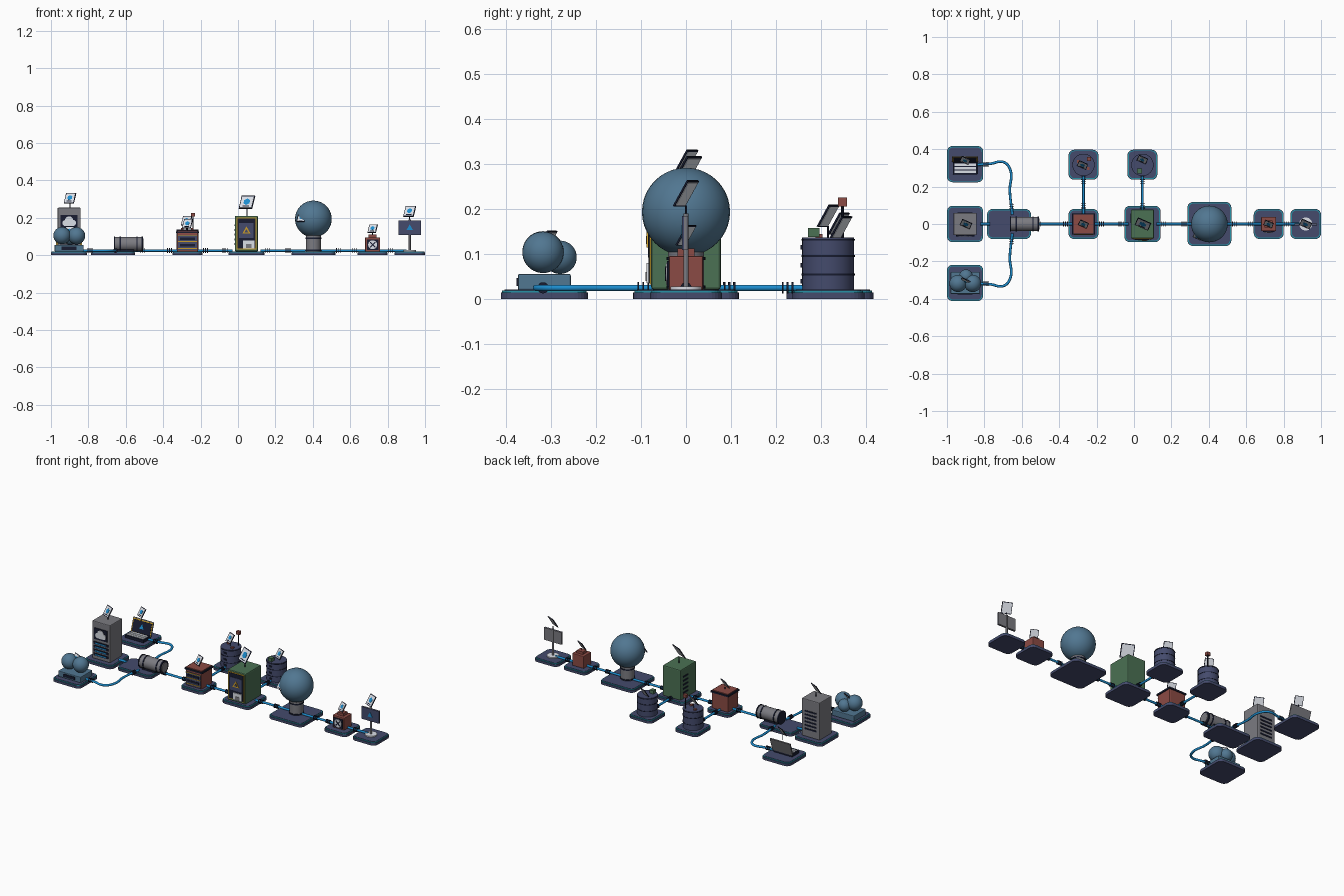
import bpy, bmesh, math
from mathutils import Matrix, Vector

if "Cube" in bpy.data.objects:
    bpy.data.objects.remove(bpy.data.objects["Cube"])


def material(name, r, g, b):
    m = bpy.data.materials.new(name)
    m.diffuse_color = [(c / 255) ** 2.2 for c in (r, g, b)] + [1]
    m.use_nodes = True
    m.node_tree.nodes["Principled BSDF"].inputs["Base Color"].default_value = m.diffuse_color
    return m


NAVY = material("navy", 70, 76, 108)
DARK = material("dark_navy", 30, 34, 52)
BLUE = material("pipe_blue", 34, 140, 205)
STEEL = material("steel_blue", 82, 118, 144)
GREEN = material("green", 76, 112, 84)
RED = material("brick_red", 138, 76, 70)
GREY = material("grey", 122, 122, 128)
WHITE = material("white", 222, 226, 234)
GOLD = material("gold", 200, 155, 45)
CYAN = material("cyan_trim", 42, 145, 165)
AXES = {"x": Matrix.Rotation(math.pi / 2, 4, "Y"),
        "y": Matrix.Rotation(math.pi / 2, 4, "X"), "z": Matrix()}


def finish(name, bm, mat, smooth=False):
    bmesh.ops.recalc_face_normals(bm, faces=bm.faces)
    me = bpy.data.meshes.new(name)
    bm.to_mesh(me)
    bm.free()
    ob = bpy.data.objects.new(name, me)
    bpy.context.collection.objects.link(ob)
    me.materials.append(mat)
    if smooth:
        bpy.ops.object.select_all(action="DESELECT")
        ob.select_set(True)
        bpy.context.view_layer.objects.active = ob
        bpy.ops.object.shade_smooth_by_angle(angle=math.radians(40))
    return ob


def box(name, c, s, mat, bevel=0, rot=None):
    bm = bmesh.new()
    bmesh.ops.create_cube(bm, size=1, matrix=Matrix.Diagonal((*s, 1)))
    if bevel:
        bmesh.ops.bevel(bm, geom=bm.edges[:], offset=bevel, segments=2, affect="EDGES", profile=0.5)
    bm.transform(Matrix.Translation(c) @ (rot or Matrix()))
    return finish(name, bm, mat)


def cyl(name, c, r, h, mat, axis="z", n=32, rot=None):
    bm = bmesh.new()
    bmesh.ops.create_cone(bm, cap_ends=True, segments=n, radius1=r, radius2=r, depth=h)
    bm.transform(Matrix.Translation(c) @ (rot or AXES[axis]))
    return finish(name, bm, mat, n > 8)


def ball(name, c, r, mat):
    bm = bmesh.new()
    bmesh.ops.create_uvsphere(bm, u_segments=32, v_segments=20, radius=r)
    bm.transform(Matrix.Translation(c))
    return finish(name, bm, mat, True)


def slab(name, x, y, z0, z1, sx, sy, r, mat):
    """Rounded rectangle plate."""
    bm = bmesh.new()
    vs = []
    for k, (a, b) in enumerate(((1, 1), (-1, 1), (-1, -1), (1, -1))):
        for i in range(7):
            t = math.pi / 2 * (k + i / 6)
            vs.append(bm.verts.new((x + a * (sx / 2 - r) + r * math.cos(t),
                                    y + b * (sy / 2 - r) + r * math.sin(t), z0)))
    f = bm.faces.new(vs)
    top = bmesh.ops.extrude_face_region(bm, geom=[f])["geom"]
    bmesh.ops.translate(bm, verts=[v for v in top if isinstance(v, bmesh.types.BMVert)], vec=(0, 0, z1 - z0))
    return finish(name, bm, mat)


def platform(name, x, y, sx, sy):
    slab(name + "_base", x, y, 0, 0.015, sx, sy, 0.03, NAVY)
    slab(name + "_trim", x, y, 0.015, 0.019, sx - 0.006, sy - 0.006, 0.028, CYAN)
    slab(name + "_deck", x, y, 0.019, 0.021, sx - 0.016, sy - 0.016, 0.024, NAVY)


def card(name, x, y, z, w, h, stalk=0):
    """Tilted floating card with pale panels, dark frame and icon."""
    rot = Matrix.Rotation(math.radians(-24), 4, "Z") @ Matrix.Rotation(math.radians(-31), 4, "X")
    at = lambda a, b, c: Vector((x, y, z)) + rot @ Vector((a, b, c))
    box(name + "_frame", at(0, 0, 0), (w, 0.004, h), DARK, rot=rot)
    box(name + "_panel", at(0, 0, 0), (w * 0.88, 0.006, h * 0.88), WHITE, rot=rot)
    cyl(name + "_icon", at(0, -0.003, h * 0.02), w * 0.26, 0.002, BLUE, n=6, rot=rot @ AXES["y"])
    box(name + "_caption", at(0, -0.003, -h * 0.33), (w * 0.5, 0.002, h * 0.07), DARK, rot=rot)
    if stalk:
        cyl(name + "_stalk", (x, y, z - h * 0.4 - stalk / 2), 0.0025, stalk, DARK, n=8)


def pipe(name, pts):
    cu = bpy.data.curves.new(name, "CURVE")
    cu.dimensions = "3D"
    cu.bevel_depth, cu.bevel_resolution, cu.resolution_u = 0.007, 3, 10
    sp = cu.splines.new("BEZIER")
    sp.bezier_points.add(len(pts) - 1)
    for p, co in zip(sp.bezier_points, pts):
        p.co = (*co, 0.025)
        p.handle_left_type = p.handle_right_type = "AUTO"
    ob = bpy.data.objects.new(name, cu)
    bpy.context.collection.objects.link(ob)
    cu.materials.append(BLUE)


def clamps(name, x, y, axis, sign):
    for i in range(3):
        d = sign * 0.011 * i
        cyl(f"{name}_clamp_{i}", (x + d * (axis == "x"), y + d * (axis == "y"), 0.025), 0.0125, 0.004, DARK, axis, 16)


# Platforms
for name, x, y, sx, sy in (
        ("laptop", -0.903, 0.32, 0.194, 0.194), ("tower", -0.903, 0, 0.194, 0.194),
        ("cluster", -0.903, -0.315, 0.194, 0.194), ("drum", -0.668, 0, 0.235, 0.16),
        ("kiosk", -0.27, 0, 0.16, 0.16), ("rear_tank_a", -0.27, 0.317, 0.16, 0.16),
        ("cabinet", 0.045, 0, 0.194, 0.194), ("rear_tank_b", 0.045, 0.317, 0.16, 0.16),
        ("globe", 0.403, 0, 0.235, 0.235), ("safe", 0.72, 0, 0.16, 0.16), ("sign", 0.918, 0, 0.164, 0.16)):
    platform(name, x, y, sx, sy)

# Connecting pipes with end clamps
for i, (a, b) in enumerate(((-0.82, -0.77), (-0.57, -0.32), (-0.215, -0.03), (0.12, 0.36), (0.44, 0.69), (0.75, 0.9))):
    pipe(f"main_pipe_{i}", [(a, 0), (b, 0)])
for i, (x, s) in enumerate(((-0.52, 1), (-0.355, -1), (-0.185, 1), (-0.058, -1), (0.148, 1), (0.278, -1),
                            (0.527, 1), (0.635, -1), (0.803, 1))):
    clamps(f"main_{i}", x, 0, "x", s)
for x in (-0.27, 0.045):
    pipe("rear_pipe", [(x, 0.05), (x, 0.28)])
    clamps("rear_near", x, 0.086, "y", 1)
    clamps("rear_far", x, 0.237, "y", -1)
for s in (1, -1):
    pipe("curved_pipe", [(-0.84, 0.317 * s), (-0.77, 0.322 * s), (-0.695, 0.33 * s), (-0.66, 0.285 * s),
                         (-0.664, 0.18 * s), (-0.65, 0.05 * s)])
    clamps("curved_outer", -0.802, 0.318 * s, "x", 1)
    clamps("curved_inner", -0.655, 0.084 * s, "y", s)

# Server tower: body, cloud display, drawers, rear vents
X = -0.903
box("tower_body", (X, 0, 0.137), (0.124, 0.12, 0.234), GREY, 0.005)
box("tower_screen", (X, -0.061, 0.18), (0.09, 0.006, 0.07), DARK)
for dx, dz, r in ((-0.02, 0.172, 0.016), (0, 0.186, 0.022), (0.021, 0.173, 0.016)):
    cyl("cloud_lobe", (X + dx, -0.065, dz), r, 0.004, WHITE, "y", 20)
box("cloud_foot", (X, -0.065, 0.164), (0.05, 0.004, 0.016), WHITE)
for i in range(4):
    z = 0.05 + 0.024 * i
    box("tower_drawer", (X, -0.062, z), (0.1, 0.007, 0.015), DARK)
    box("tower_light", (X, -0.066, z), (0.075, 0.003, 0.006), BLUE)
for i in range(6):
    box("tower_vent", (X, 0.0605, 0.07 + 0.022 * i), (0.08, 0.004, 0.009), DARK)
card("tower_card", X + 0.005, 0, 0.305, 0.058, 0.062, 0.03)

# Laptop
box("laptop_keyboard", (X, 0.3, 0.03), (0.13, 0.07, 0.018), DARK, 0.003)
for i in range(3):
    box("key_row", (X, 0.28 + 0.018 * i, 0.04), (0.115, 0.013, 0.004), WHITE)
TILT = Matrix.Rotation(math.radians(-18), 4, "X")
box("laptop_screen", (X, 0.348, 0.075), (0.14, 0.007, 0.085), GREY, rot=TILT)
for dy, mat, w, h in ((0.004, GOLD, 0.134, 0.08), (0.006, DARK, 0.124, 0.07)):
    box("laptop_display", (X, 0.348 - dy, 0.075 - dy * 0.3), (w, 0.003, h), mat, rot=TILT)
cyl("laptop_icon", (X, 0.3402, 0.073), 0.018, 0.002, BLUE, n=3, rot=TILT @ AXES["y"])
card("laptop_card", X, 0.34, 0.168, 0.05, 0.055, 0.03)

# Sphere cluster on a plinth
box("cluster_plinth", (X, -0.315, 0.038), (0.155, 0.118, 0.036), STEEL, 0.004)
box("cluster_grille", (X, -0.375, 0.038), (0.08, 0.005, 0.018), DARK)
for dx, y, z, r in ((-0.038, -0.318, 0.105, 0.046), (0.04, -0.318, 0.104, 0.046), (0.005, -0.28, 0.093, 0.037)):
    ball("cluster_ball", (X + dx, y, z), r, STEEL)
card("cluster_card", X, -0.31, 0.128, 0.05, 0.055)

# Horizontal drum
cyl("drum_body", (-0.587, 0, 0.06), 0.038, 0.15, GREY, "x")
for x in (-0.66, -0.63, -0.54, -0.512):
    cyl("drum_band", (x, 0, 0.06), 0.0405, 0.007, DARK, "x")
cyl("drum_cap", (-0.507, 0, 0.06), 0.03, 0.006, GREY, "x")
box("drum_cradle", (-0.60, 0, 0.025), (0.09, 0.05, 0.02), DARK)

# Red kiosk
X = -0.27
box("kiosk_body", (X, 0, 0.07), (0.112, 0.104, 0.1), RED, 0.004)
box("kiosk_lid", (X, 0, 0.123), (0.122, 0.112, 0.01), DARK)
box("kiosk_roof", (X, 0, 0.13), (0.108, 0.1, 0.006), RED)
box("kiosk_panel", (X, -0.053, 0.067), (0.1, 0.006, 0.08), NAVY)
for z in (0.036, 0.073, 0.104):
    box("kiosk_stripe", (X, -0.057, z), (0.1, 0.004, 0.004), GOLD)
for z in (0.053, 0.088):
    box("kiosk_slot", (X, -0.057, z), (0.08, 0.004, 0.012), DARK)
card("kiosk_card", X, 0, 0.168, 0.05, 0.056, 0.022)

# Rear storage tanks
for x, tag in ((-0.27, "tank_a"), (0.045, "tank_b")):
    cyl(tag + "_body", (x, 0.316, 0.078), 0.058, 0.118, NAVY)
    for z in (0.055, 0.096, 0.132):
        cyl(tag + "_ring", (x, 0.316, z), 0.0595, 0.004, DARK)
    for z in (0.04, 0.075, 0.115):
        box(tag + "_port", (x, 0.258, z), (0.02, 0.006, 0.01), DARK)
card("tank_a_card", -0.275, 0.316, 0.185, 0.052, 0.056, 0.03)
box("tank_a_block", (-0.24, 0.348, 0.216), (0.022, 0.02, 0.02), RED)
cyl("tank_a_rod", (-0.24, 0.348, 0.172), 0.003, 0.07, DARK, n=8)
for dx, dy in ((0.025, -0.02), (-0.028, 0.018)):
    box("tank_a_token", (-0.27 + dx, 0.316 + dy, 0.14), (0.015, 0.015, 0.01), RED)
card("tank_b_card", 0.045, 0.345, 0.16, 0.052, 0.056)
box("tank_b_block", (0.03, 0.284, 0.148), (0.026, 0.026, 0.02), GREEN)

# Green cabinet with gold-framed screen and dispenser
X = 0.045
box("cabinet_body", (X, 0, 0.116), (0.124, 0.155, 0.19), GREEN, 0.006)
box("cabinet_frame", (X, -0.078, 0.117), (0.108, 0.006, 0.17), GOLD)
box("cabinet_front", (X, -0.079, 0.117), (0.096, 0.008, 0.16), DARK)
box("cabinet_screen", (X, -0.083, 0.132), (0.078, 0.004, 0.08), NAVY)
cyl("cabinet_emblem", (X, -0.086, 0.128), 0.026, 0.003, GOLD, n=3, rot=Matrix.Rotation(math.pi / 2, 4, "X"))
cyl("cabinet_emblem_core", (X, -0.088, 0.128), 0.012, 0.002, NAVY, n=3, rot=Matrix.Rotation(math.pi / 2, 4, "X"))
box("cabinet_dispenser", (X + 0.012, -0.084, 0.058), (0.06, 0.008, 0.044), WHITE)
box("cabinet_slot", (X + 0.012, -0.0885, 0.05), (0.03, 0.003, 0.02), GREY)
for i in range(5):
    box("cabinet_vent", (X - 0.0625, 0.03, 0.06 + 0.025 * i), (0.004, 0.05, 0.01), DARK)
card("cabinet_card", X + 0.003, 0, 0.283, 0.078, 0.08, 0.045)

# Globe on pedestal
X = 0.403
cyl("globe_pedestal", (X, 0, 0.062), 0.04, 0.085, GREY)
for z in (0.027, 0.09):
    cyl("pedestal_ring", (X, 0, z), 0.043, 0.007, DARK)
ball("globe", (X, 0, 0.194), 0.098, STEEL)
card("globe_card", 0.34, -0.066, 0.2, 0.046, 0.05)

# Small red safe
X = 0.72
box("safe_body", (X, 0, 0.058), (0.08, 0.076, 0.076), RED, 0.003)
box("safe_neck", (X, 0, 0.103), (0.042, 0.038, 0.018), RED)
box("safe_door", (X, -0.039, 0.056), (0.06, 0.006, 0.058), DARK)
cyl("safe_dial", (X, -0.043, 0.056), 0.024, 0.004, WHITE, "y", 24)
for s in (1, -1):
    box("safe_cross", (X, -0.0455, 0.056), (0.04, 0.003, 0.006), DARK, rot=Matrix.Rotation(s * math.pi / 4, 4, "Y"))
card("safe_card", X, 0, 0.142, 0.048, 0.052, 0.012)

# Sign board on a post
X = 0.918
cyl("sign_foot", (X, 0, 0.024), 0.035, 0.008, WHITE)
cyl("sign_post", (X, 0, 0.105), 0.006, 0.17, GREY, n=16)
box("sign_board", (X, 0, 0.147), (0.122, 0.008, 0.076), GREY)
box("sign_face", (X, -0.006, 0.147), (0.122, 0.005, 0.076), NAVY)
cyl("sign_icon", (X, -0.009, 0.145), 0.02, 0.003, BLUE, n=3, rot=AXES["y"])
card("sign_card", X, 0, 0.235, 0.06, 0.066, 0.03)
